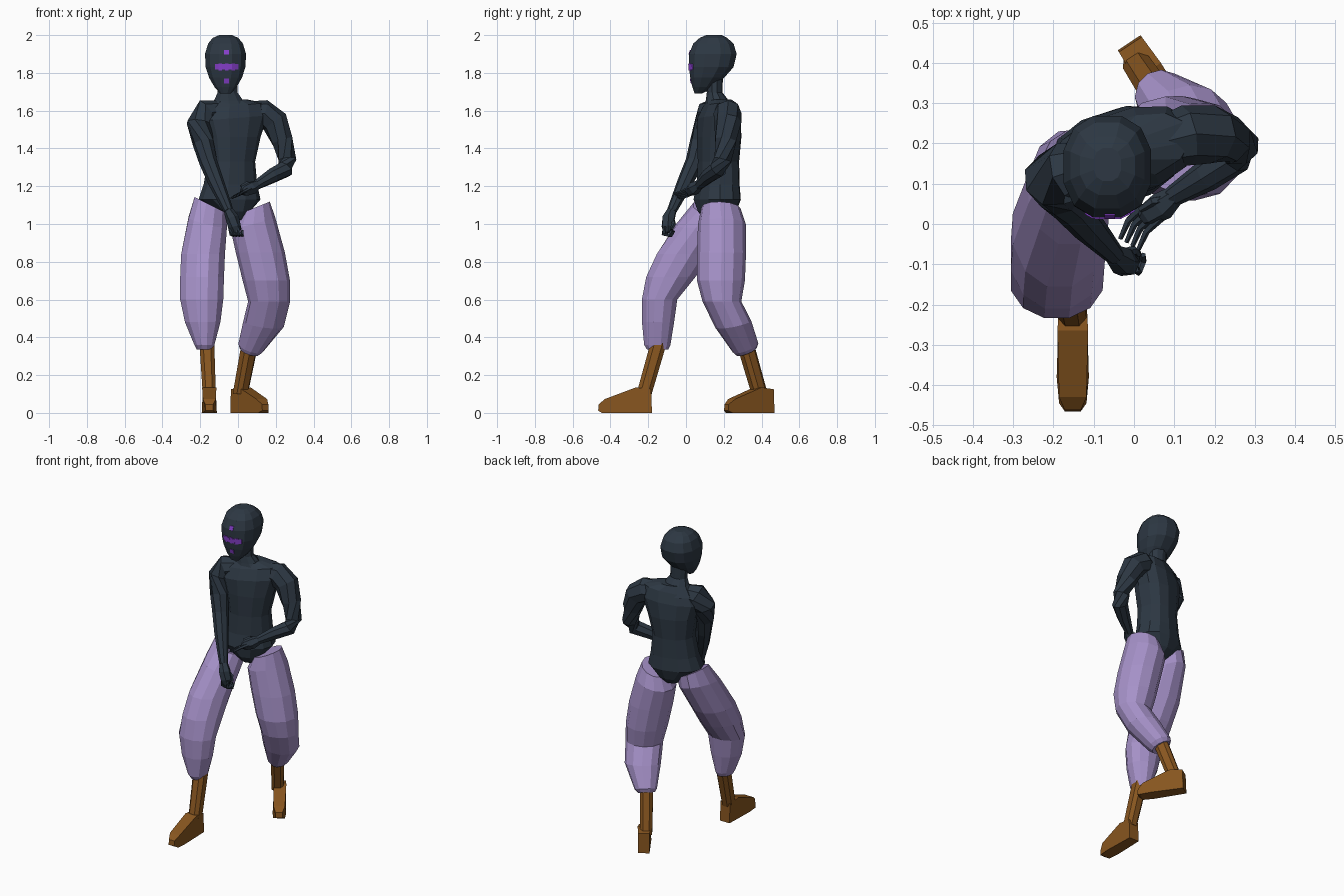
import bpy, bmesh, math
from mathutils import Vector
from mathutils.bvhtree import BVHTree


def material(name, rgb):
    m = bpy.data.materials.new(name)
    m.diffuse_color = (*rgb, 1)
    return m


DARK = material("dark slate", (0.026, 0.039, 0.056))
LILAC = material("lilac cloth", (0.38, 0.285, 0.58))
BROWN = material("brown leather", (0.245, 0.092, 0.014))
PURPLE = material("bright purple", (0.24, 0.05, 0.6))


def finish(name, bm, mat):
    bmesh.ops.recalc_face_normals(bm, faces=bm.faces)
    me = bpy.data.meshes.new(name)
    bm.to_mesh(me)
    bm.free()
    me.materials.append(mat)
    ob = bpy.data.objects.new(name, me)
    bpy.context.collection.objects.link(ob)
    return ob


def skin(name, rings, mat):
    """Join equal rings of points into a closed flat-faced body."""
    bm = bmesh.new()
    loops = [[bm.verts.new(p) for p in r] for r in rings]
    n = len(loops[0])
    for a, b in zip(loops, loops[1:]):
        for i in range(n):
            j = (i + 1) % n
            bm.faces.new((a[i], a[j], b[j], b[i]))
    bm.faces.new(loops[0])
    bm.faces.new(loops[-1])
    return finish(name, bm, mat)


def loft(name, rings, mat, turn=0.0, n=12, power=1.0):
    """Rings: x, y, z, rx, ry, optional slope of the ring in x and y."""
    c, s = math.cos(math.radians(turn)), math.sin(math.radians(turn))
    out = []
    for r in rings:
        x, y, z, rx, ry, sx, sy = (tuple(r) + (0, 0))[:7]
        pts = []
        for i in range(n):
            a = math.tau * (i + 0.5) / n
            ca, sa = math.cos(a), math.sin(a)
            u = rx * math.copysign(abs(ca) ** power, ca)
            v = ry * math.copysign(abs(sa) ** power, sa)
            dx, dy = u * c - v * s, u * s + v * c
            pts.append((x + dx, y + dy, z + sx * dx + sy * dy))
        out.append(pts)
    return skin(name, out, mat)


def tube(name, path, mat, n=8):
    """Path: x, y, z, radius."""
    p = [Vector(q[:3]) for q in path]
    out = []
    for i, q in enumerate(path):
        t = p[min(i + 1, len(p) - 1)] - p[max(i - 1, 0)]
        rot = t.to_track_quat('Z', 'Y')
        out.append([p[i] + rot @ Vector((q[3] * math.cos(math.tau * k / n),
                                         q[3] * math.sin(math.tau * k / n), 0)) for k in range(n)])
    return skin(name, out, mat)


# Head: each ring given as height, front y, back y, half width
head_rows = [(1.69, .045, .085, .028), (1.725, .032, .15, .06), (1.775, .02, .205, .09),
             (1.83, .012, .255, .108), (1.90, .013, .272, .112), (1.955, .035, .255, .095),
             (1.985, .07, .22, .07), (2.0, .105, .19, .035)]
head = loft("head", [(-.066, (f + b) / 2, z, w, (b - f) / 2) for z, f, b, w in head_rows],
            DARK, n=12, power=.85)

# Face marks: thin plates set on the face
hb = bmesh.new()
hb.from_mesh(head.data)
face_tree = BVHTree.FromBMesh(hb)
marks = [(-.06, 1.91, .013, .012), (-.06, 1.757, .013, .013)]
marks += [(-.112 + .0175 * i, 1.832, .0092, (.014, .019)[i % 2]) for i in range(7)]
bm = bmesh.new()
for x, z, hw, hh in marks:
    corners = []
    for a, b in ((-1, -1), (1, -1), (1, 1), (-1, 1)):
        hit = face_tree.ray_cast(Vector((x + a * hw, -1, z + b * hh)), Vector((0, 1, 0)))[0]
        corners.append(hit)
    front = [bm.verts.new(p + Vector((0, -.004, 0))) for p in corners]
    back = [bm.verts.new(p + Vector((0, .003, 0))) for p in corners]
    bm.faces.new(front)
    bm.faces.new(back)
    for i in range(4):
        j = (i + 1) % 4
        bm.faces.new((front[i], front[j], back[j], back[i]))
hb.free()
finish("face_marks", bm, PURPLE)

# Neck and twisted torso
loft("neck", [(-.045, .175, 1.60, .13, .08), (-.05, .165, 1.655, .08, .06),
              (-.055, .152, 1.695, .056, .042), (-.06, .15, 1.79, .055, .045)], DARK, n=10)
loft("torso", [(-.02, .16, 1.02, .05, .06), (-.03, .165, 1.065, .09, .10), (-.045, .165, 1.13, .165, .118),
               (-.04, .17, 1.21, .142, .108), (-.035, .172, 1.33, .125, .105),
               (-.03, .175, 1.46, .15, .112), (-.025, .175, 1.56, .185, .105, .08),
               (-.02, .18, 1.625, .165, .08, .1), (-.035, .18, 1.66, .08, .055)],
     DARK, turn=18, power=.85)

# Arms
tube("left_arm", [(-.10, .15, 1.60, .055), (-.165, .13, 1.59, .075), (-.205, .11, 1.53, .07),
                  (-.185, .075, 1.43, .056), (-.158, .045, 1.33, .048), (-.115, -.005, 1.22, .042),
                  (-.05, -.075, 1.07, .026)], DARK)
tube("right_arm", [(.06, .20, 1.59, .06), (.13, .22, 1.585, .075), (.195, .222, 1.54, .072),
                   (.235, .21, 1.44, .06), (.262, .195, 1.34, .05), (.25, .17, 1.29, .047),
                   (.18, .12, 1.255, .04), (.095, .068, 1.205, .026)], DARK)

# Hands with four fingers and a thumb
tube("left_palm", [(-.05, -.075, 1.07, .026), (-.03, -.092, 1.03, .036), (-.018, -.098, .985, .034),
                   (-.012, -.10, .955, .02)], DARK, n=6)
tube("right_palm", [(.10, .07, 1.208, .026), (.07, .045, 1.19, .036), (.035, .022, 1.175, .03),
                    (.022, .012, 1.17, .018)], DARK, n=6)
for i in range(4):
    o = .015 * (i - 1.5)
    tube(f"left_finger_{i + 1}", [(-.02 + o, -.105 - o * .3, .985, .011), (-.013 + o, -.112 - o * .3, .945, .011),
                                  (o, -.085 - o * .3, .94, .01), (o, -.07 - o * .3, .965, .007)], DARK, n=5)
    tube(f"right_finger_{i + 1}", [(.045 + o, .03 - o * .6, 1.178 + o * .5, .011),
                                   (.008 + o, -.005 - o * .6, 1.16 + o * .5, .009),
                                   (-.012 + o, -.05 - o * .6, 1.148 + o * .5, .006)], DARK, n=5)
tube("left_thumb", [(-.03, -.075, 1.03, .013), (0, -.065, 1.0, .012), (.012, -.075, .97, .008)], DARK, n=5)
tube("right_thumb", [(.08, .06, 1.205, .013), (.045, .055, 1.215, .012), (.015, .035, 1.20, .007)], DARK, n=5)

# Baggy trouser legs
loft("left_trouser", [(-.145, .135, 1.10, .088, .10, -.5), (-.16, .09, 1.01, .105, .145, -.25, .1),
                      (-.185, -.012, .84, .12, .148), (-.19, -.08, .72, .12, .135),
                      (-.192, -.14, .60, .118, .097), (-.187, -.148, .48, .097, .088),
                      (-.178, -.152, .36, .055, .072), (-.175, -.15, .335, .045, .058)], LILAC)
loft("right_trouser", [(.085, .185, 1.085, .082, .105, .4), (.08, .19, 1.0, .118, .127, .25),
                       (.118, .188, .85, .13, .13), (.15, .185, .70, .125, .127),
                       (.165, .19, .59, .112, .102), (.135, .25, .47, .108, .094, -.15, .2),
                       (.068, .315, .345, .066, .068, -.3, .35),
                       (.06, .32, .325, .05, .055, -.3, .35)], LILAC, turn=15)


# Boots: sloping shaft plus a foot extruded from its side profile
def boot(side, top, ankle, heel, direction):
    loft(side + "_boot_shaft", [(*top, .042, .046), (*ankle, .037, .043)], BROWN, n=8, power=.8,
         turn=math.degrees(math.atan2(direction[0], -direction[1])))
    d = Vector((*direction, 0)).normalized()
    w = Vector((-d.y, d.x, 0))
    profile = [(0, 0, .034), (.2, 0, .04), (.265, 0, .034), (.285, .012, .02), (.282, .045, .02),
               (.25, .073, .034), (.085, .135, .038), (.005, .125, .034)]
    bm = bmesh.new()
    sides = [[bm.verts.new(Vector((*heel, z)) + d * u + w * k * h) for u, z, h in profile]
             for k in (-1, 1)]
    for s in sides:
        bm.faces.new(s)
    for i in range(len(profile)):
        j = (i + 1) % len(profile)
        bm.faces.new((sides[0][i], sides[0][j], sides[1][j], sides[1][i]))
    finish(side + "_boot_foot", bm, BROWN)


boot("left", (-.165, -.145, .37), (-.152, -.222, .10), (-.152, -.18), (0, -1))
boot("right", (.062, .315, .36), (.012, .39, .10), (-.012, .45), (.55, -.83))
